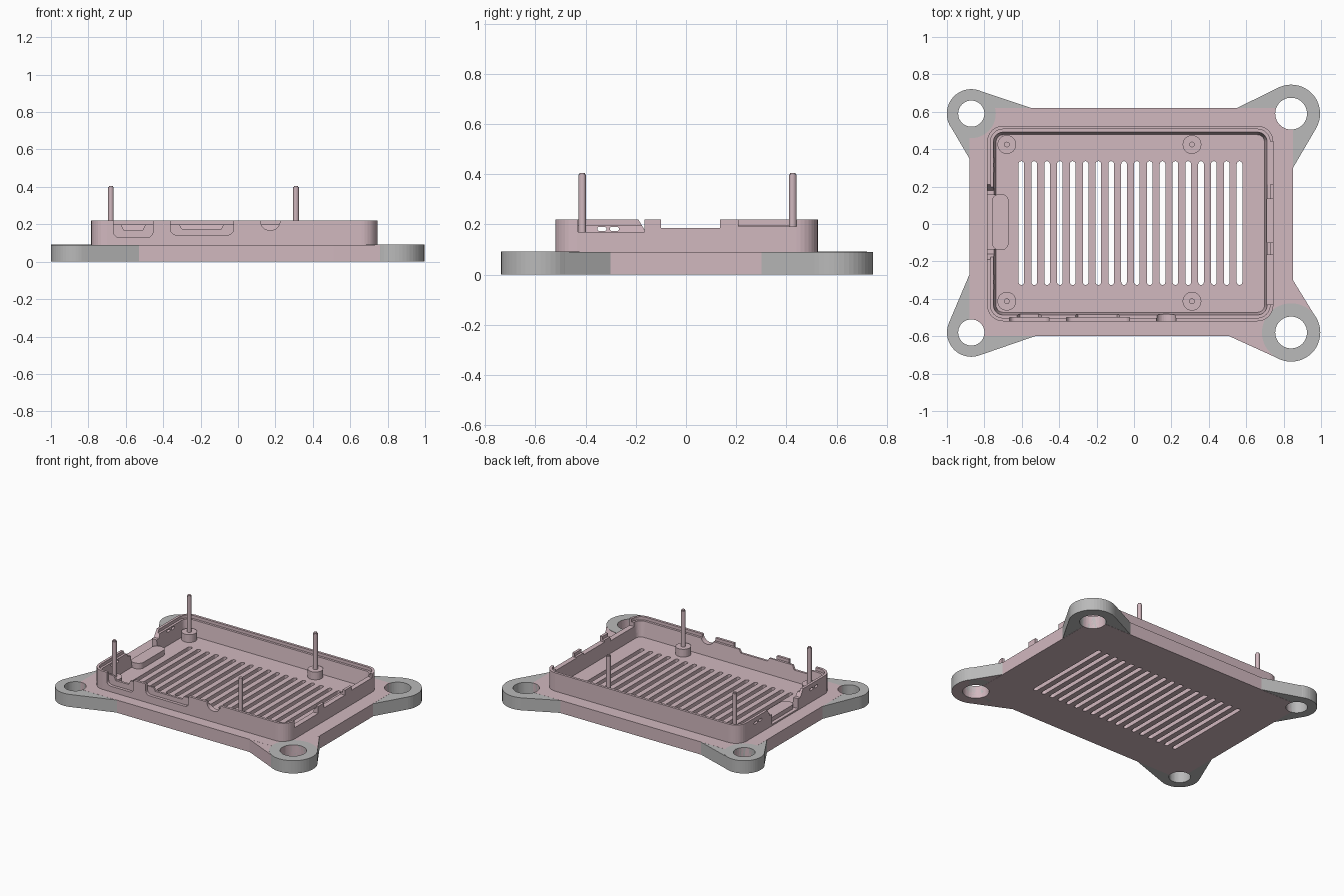
import bpy, bmesh, math
from mathutils import Vector
from mathutils.geometry import convex_hull_2d

if "Cube" in bpy.data.objects:
    bpy.data.objects.remove(bpy.data.objects["Cube"])


def material(name, rgb):
    m = bpy.data.materials.new(name)
    m.diffuse_color = (*rgb, 1)
    m.use_nodes = True
    m.node_tree.nodes["Principled BSDF"].inputs["Base Color"].default_value = m.diffuse_color
    return m


PINK = material("dusty pink", (0.64, 0.48, 0.52))
GRAY = material("mid gray", (0.49, 0.49, 0.49))


def finish(name, bm, mat):
    bmesh.ops.recalc_face_normals(bm, faces=bm.faces)
    me = bpy.data.meshes.new(name)
    bm.to_mesh(me)
    bm.free()
    ob = bpy.data.objects.new(name, me)
    bpy.context.collection.objects.link(ob)
    me.materials.append(mat)
    return ob


def prism(name, outlines, axis, a, b, mat=PINK):
    """Extrude 2D outlines along an axis from a to b."""
    place = {'x': lambda u, v, w: (w, u, v),
             'y': lambda u, v, w: (u, w, v),
             'z': lambda u, v, w: (u, v, w)}[axis]
    bm = bmesh.new()
    for pts in outlines:
        lo = [bm.verts.new(place(u, v, a)) for u, v in pts]
        hi = [bm.verts.new(place(u, v, b)) for u, v in pts]
        bm.faces.new(lo)
        bm.faces.new(hi)
        n = len(pts)
        for i in range(n):
            bm.faces.new((lo[i], lo[(i + 1) % n], hi[(i + 1) % n], hi[i]))
    return finish(name, bm, mat)


def circle(x, y, r, n=48):
    return [(x + r * math.cos(i * math.tau / n), y + r * math.sin(i * math.tau / n)) for i in range(n)]


def rrect(x0, x1, y0, y1, r, n=8):
    pts = []
    for k, (cx, cy) in enumerate(((x1 - r, y1 - r), (x0 + r, y1 - r), (x0 + r, y0 + r), (x1 - r, y0 + r))):
        for i in range(n + 1):
            t = (k + i / n) * math.pi / 2
            pts.append((cx + r * math.cos(t), cy + r * math.sin(t)))
    return pts


def trapezoid(u0, u1, z, slope=0.0, top=0.26):
    return [(u0, 0.22), (u0 + slope, z), (u1 - slope, z), (u1, 0.22), (u1, top), (u0, top)]


def cut(ob, cutter, remove=True):
    cutter.hide_render = True
    m = ob.modifiers.new("cut", 'BOOLEAN')
    m.operation, m.solver, m.object = 'DIFFERENCE', 'EXACT', cutter
    bpy.context.view_layer.objects.active = ob
    bpy.ops.object.modifier_apply(modifier=m.name)
    if remove:
        bpy.data.objects.remove(cutter)


# Base plate, lug wings and lug discs
plate = prism("base_plate", [[(-0.88, -0.60), (0.85, -0.60), (0.85, 0.62), (-0.88, 0.62)]], 'z', 0, 0.09)
# name, centre, radius, hole radius, wing ends, disc shows over plate, wing material
lugs = [
    ("back_left", -0.87, 0.59, 0.13, 0.07, (-0.55, 0.62), (-0.88, 0.35), True, GRAY),
    ("back_right", 0.84, 0.59, 0.155, 0.085, (0.55, 0.62), (0.85, 0.30), False, GRAY),
    ("front_left", -0.87, -0.58, 0.13, 0.07, (-0.53, -0.60), (-0.88, -0.27), False, GRAY),
    ("front_right", 0.84, -0.58, 0.155, 0.085, (0.51, -0.60), (0.85, -0.30), True, PINK),
]
solids = [plate]
for name, x, y, r, h, p, q, shows, mat in lugs:
    ring = circle(x, y, r)
    pts = [Vector(c) for c in ring + [p, q]]
    hull = [tuple(pts[i]) for i in convex_hull_2d(pts)]
    wing = prism(name + "_wing", [hull], 'z', 0.001, 0.0895, mat)
    solids.append(wing)
    if mat is PINK:  # outward side of this wing is gray
        wing.data.materials.append(GRAY)
        for f in wing.data.polygons:
            if f.normal.x > 0.3:
                f.material_index = 1
    if shows:
        solids.append(prism(name + "_disc", [circle(x, y, r + 0.001)], 'z', 0.001, 0.0915, GRAY))

# Bolt holes and vent slots
holes = prism("hole_cutter", [circle(l[1], l[2], l[4]) for l in lugs], 'z', -0.1, 0.2)
for ob in solids:
    cut(ob, holes, False)
bpy.data.objects.remove(holes)
slots = []
for i in range(18):
    c = -0.602 + i * 0.0686
    slots.append(rrect(c - 0.015, c + 0.015, -0.326, 0.336, 0.0149, 4))
cut(plate, prism("slot_cutter", slots, 'z', -0.1, 0.2))

# Tray wall with a stepped rim
bm = bmesh.new()
loops = []
for inset, z in ((0, 0.088), (0, 0.22), (0.018, 0.22), (0.018, 0.198), (0.034, 0.198), (0.048, 0.088)):
    pts = rrect(-0.785 + inset, 0.745 - inset, -0.52 + inset, 0.525 - inset, 0.085 - inset)
    loops.append([bm.verts.new((x, y, z)) for x, y in pts])
for k, lo in enumerate(loops):
    hi = loops[(k + 1) % len(loops)]
    for i in range(len(lo)):
        j = (i + 1) % len(lo)
        bm.faces.new((lo[i], lo[j], hi[j], hi[i]))
wall = finish("tray_wall", bm, PINK)

# Front wall: shallow outer recesses and port notches
for x0, x1, z in ((-0.665, -0.455, 0.13), (-0.36, -0.025, 0.143)):
    cut(wall, prism("recess", [rrect(x0, x1, z, 0.30, 0.03)], 'y', -0.6, -0.499))
for x0, x1, z in ((-0.635, -0.485, 0.168), (-0.325, -0.065, 0.175)):
    cut(wall, prism("notch", [trapezoid(x0, x1, z, 0.025)], 'y', -0.6, -0.4))
cut(wall, prism("round_notch", [rrect(0.12, 0.225, 0.168, 0.30, 0.05)], 'y', -0.6, -0.4))

# Right wall: three connector notches separated by tabs
for y0, y1, z in ((-0.43, -0.165, 0.17), (-0.10, 0.135, 0.185), (0.21, 0.44, 0.192)):
    cut(wall, prism("notch", [trapezoid(y0, y1, z)], 'x', 0.62, 0.85))

# Left wall: sloped opening, deep card slot and small vent holes
cut(wall, prism("notch", [trapezoid(-0.19, 0.21, 0.17, 0.03)], 'x', -0.9, -0.66))
cut(wall, prism("card_slot", [trapezoid(-0.135, 0.155, 0.10)], 'x', -0.9, -0.66))
vents = [rrect(y - 0.018, y + 0.018, 0.174, 0.19, 0.007, 4) for y in (-0.335, -0.285, 0.29, 0.34)]
cut(wall, prism("vent_cutter", vents, 'x', -0.9, -0.66))

# Card slot shelf behind the left opening
prism("card_shelf", [rrect(-0.76, -0.67, -0.14, 0.16, 0.04)], 'z', 0.088, 0.13)

# Standoffs and tall pins
for sx, x in (("left", -0.68), ("right", 0.31)):
    for sy, y in (("front", -0.413), ("back", 0.425)):
        prism(f"{sy}_{sx}_standoff", [circle(x, y, 0.05, 32)], 'z', 0.088, 0.145)
        prism(f"{sy}_{sx}_pin", [circle(x, y, 0.015, 24)], 'z', 0.14, 0.398)
        prism(f"{sy}_{sx}_pin_tip", [circle(x, y, 0.011, 24)], 'z', 0.397, 0.405)
